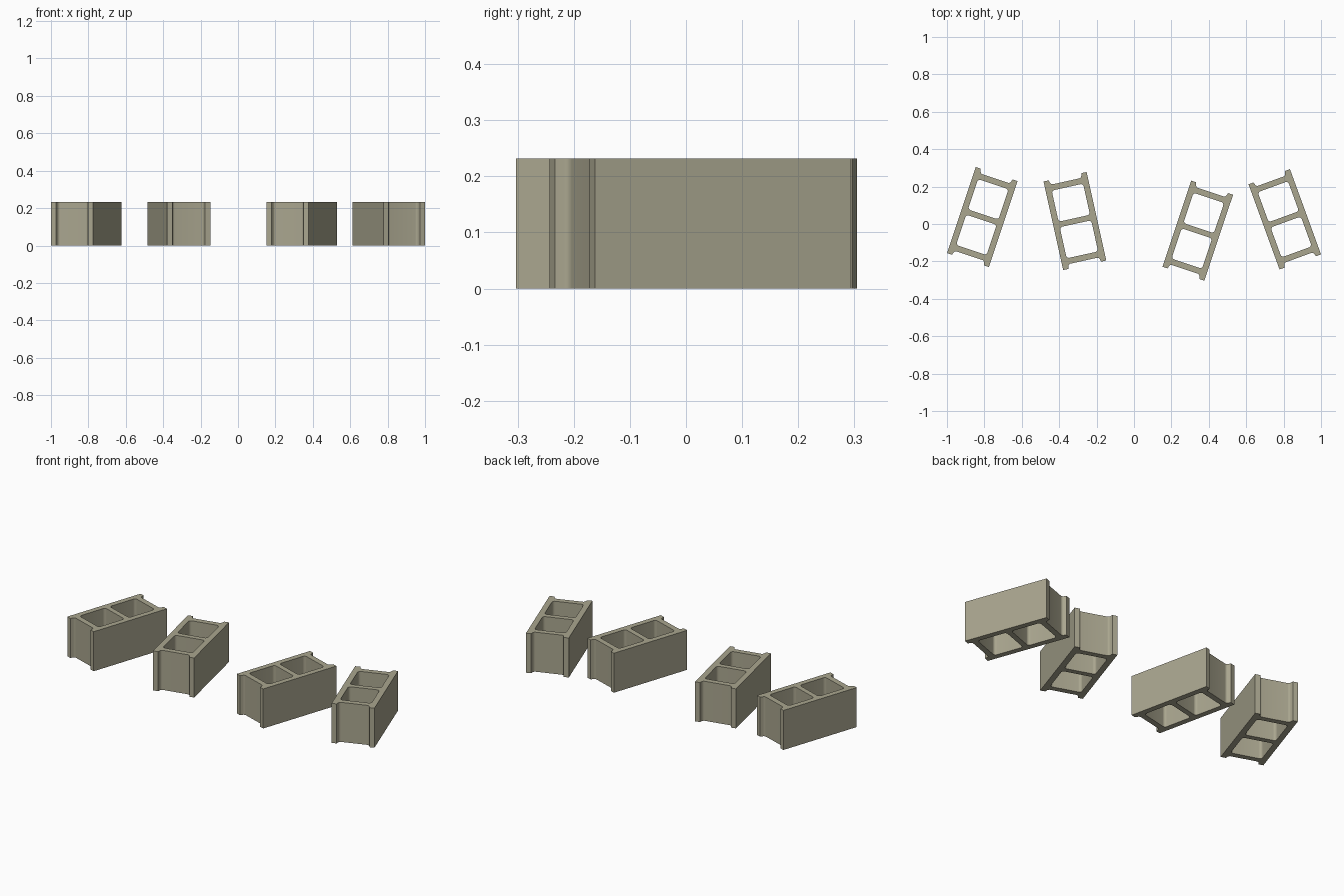
import bpy, bmesh, math
from mathutils import Vector

if "Cube" in bpy.data.objects:
    bpy.data.objects.remove(bpy.data.objects["Cube"])

L, W, H = 0.485, 0.236, 0.232      # block length, width, height
EAR, RECESS, WALL = 0.03, 0.025, 0.032

concrete = bpy.data.materials.new("concrete")
concrete.diffuse_color = (0.40, 0.38, 0.275, 1)
concrete.use_nodes = True
concrete.node_tree.nodes["Principled BSDF"].inputs["Base Color"].default_value = concrete.diffuse_color


def rounded(points, steps=5):
    """Closed outline; each point is (x, y, fillet radius)."""
    out = []
    n = len(points)
    for i, (x, y, r) in enumerate(points):
        p = Vector((x, y))
        if r == 0:
            out.append(p)
            continue
        a = (Vector(points[i - 1][:2]) - p).normalized()
        b = (Vector(points[(i + 1) % n][:2]) - p).normalized()
        half = a.angle(b) / 2
        c = p + (a + b).normalized() * r / math.sin(half)
        t = r / math.tan(half)
        u, v = p + a * t - c, p + b * t - c
        for k in range(steps + 1):
            f = k / steps
            d = (u * (1 - f) + v * f).normalized() * r
            out.append(c + d)
    return out


def block_mesh():
    hw, hl = W / 2, L / 2
    ear, rec = hw - EAR, hl - RECESS
    # outer outline with raised ears on both ends
    end = [(-hw, hl, 0), (-ear - 0.002, hl, 0), (-ear + 0.006, rec, 0.014),
           (ear - 0.006, rec, 0.014), (ear + 0.002, hl, 0), (hw, hl, 0)]
    outer = end + [(-x, -y, r) for x, y, r in end]
    # two hollow cells either side of the middle web
    ix, y0, y1 = hw - WALL, 0.015, rec - WALL
    cells = [[(-ix, s * y0, 0.015), (ix, s * y0, 0.015),
              (ix, s * y1, 0.015), (-ix, s * y1, 0.015)] for s in (1, -1)]
    bm = bmesh.new()
    for loop in [outer] + cells:
        vs = [bm.verts.new((p.x, p.y, 0)) for p in rounded(loop)]
        for i, v in enumerate(vs):
            bm.edges.new((vs[i - 1], v))
    bmesh.ops.triangle_fill(bm, edges=bm.edges[:], use_beauty=True,
                            normal=(0, 0, 1))
    ext = bmesh.ops.extrude_face_region(bm, geom=bm.faces[:],
                                        use_keep_orig=True)
    bmesh.ops.translate(bm, vec=(0, 0, H), verts=[
        g for g in ext["geom"] if isinstance(g, bmesh.types.BMVert)])
    bmesh.ops.recalc_face_normals(bm, faces=bm.faces[:])
    # smooth fillets, crisp corners
    for f in bm.faces:
        f.smooth = True
    for e in bm.edges:
        e.smooth = e.calc_face_angle(0) < math.radians(30)
    me = bpy.data.meshes.new("hollow_block")
    bm.to_mesh(me)
    bm.free()
    me.materials.append(concrete)
    return me


# four blocks in a row: x, y, turn in degrees
mesh = block_mesh()
for i, (x, y, turn) in enumerate([(-0.811, 0.037, -18.5), (-0.316, 0.016, 12.5),
                                  (0.341, -0.036, -18.5), (0.806, 0.025, 20)]):
    ob = bpy.data.objects.new(f"hollow_block_{i + 1}", mesh)
    ob.location = (x, y, 0)
    ob.rotation_euler.z = math.radians(turn)
    bpy.context.collection.objects.link(ob)
